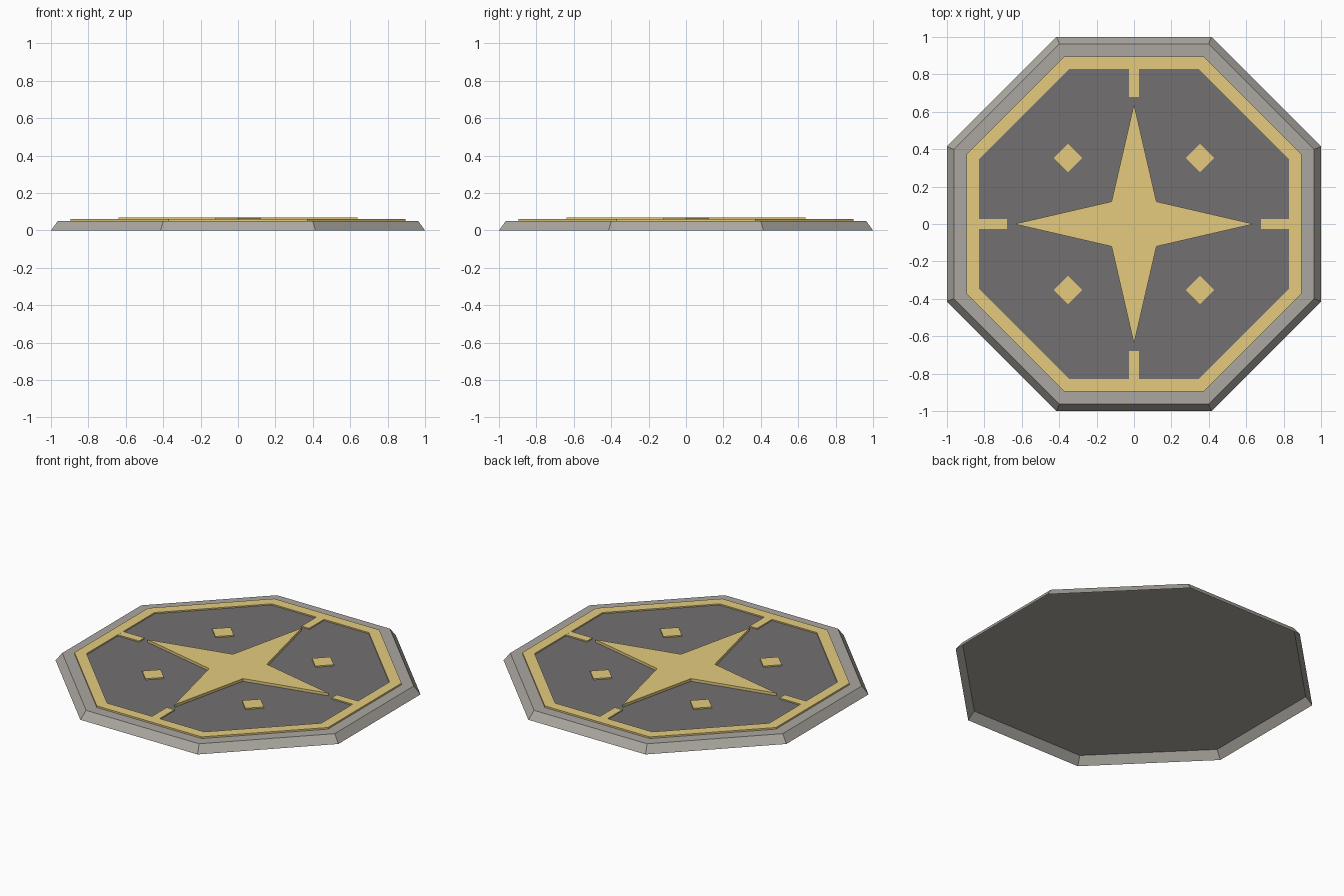
import bpy, bmesh, math

if "Cube" in bpy.data.objects:
    bpy.data.objects.remove(bpy.data.objects["Cube"])


def material(name, colour):
    m = bpy.data.materials.new(name)
    m.diffuse_color = (*colour, 1.0)
    m.use_nodes = True
    m.node_tree.nodes["Principled BSDF"].inputs["Base Color"].default_value = m.diffuse_color
    return m


STONE = material("pale stone", (0.41, 0.39, 0.355))
SLATE = material("dark slate", (0.172, 0.162, 0.168))
GOLD = material("gold inlay", (0.78, 0.60, 0.21))


def octagon(apothem):
    """Octagon with flat sides facing the axes."""
    r = apothem / math.cos(math.pi / 8)
    return [(r * math.cos(math.pi / 8 + i * math.pi / 4),
             r * math.sin(math.pi / 8 + i * math.pi / 4)) for i in range(8)]


def loft(name, loops, mat, bottom=True, ring=False):
    """Skin a stack of counter-clockwise (outline, z) loops; cap it or close it into a ring."""
    bm = bmesh.new()
    rows = [[bm.verts.new((x, y, z)) for x, y in pts] for pts, z in loops]
    n = len(rows[0])
    pairs = list(zip(rows, rows[1:]))
    if ring:
        pairs.append((rows[-1], rows[0]))
    else:
        bm.faces.new(rows[-1])
        if bottom:
            bm.faces.new(rows[0][::-1])
    for a, b in pairs:
        for i in range(n):
            j = (i + 1) % n
            bm.faces.new((a[i], a[j], b[j], b[i]))
    mesh = bpy.data.meshes.new(name)
    bm.to_mesh(mesh)
    bm.free()
    mesh.materials.append(mat)
    obj = bpy.data.objects.new(name, mesh)
    bpy.context.collection.objects.link(obj)
    return obj


def plate(name, pts, z0, z1, mat):
    return loft(name, [(pts, z0), (pts, z1)], mat)


# Bevelled stone slab, hollow and open underneath
loft("stone_base", [(octagon(1.0), 0), (octagon(0.963), 0.05)], STONE, bottom=False)

# Dark floor panel inside the border
plate("floor_panel", octagon(0.835), 0.0505, 0.053, SLATE)

# Gold border ring
outer, inner = octagon(0.896), octagon(0.83)
loft("border_ring", [(outer, 0.0505), (outer, 0.061), (inner, 0.061), (inner, 0.0505)],
     GOLD, ring=True)

# Four-pointed star
star = []
for i in range(8):
    r = 0.64 if i % 2 == 0 else 0.12 * math.sqrt(2)
    star.append((r * math.cos(i * math.pi / 4), r * math.sin(i * math.pi / 4)))
plate("compass_star", star, 0.052, 0.07, GOLD)

# Border ticks on the axes and diamonds on the diagonals
for k in range(4):
    c, s = math.cos(k * math.pi / 2), math.sin(k * math.pi / 2)
    tick = [(0.68, -0.027), (0.835, -0.027), (0.835, 0.027), (0.68, 0.027)]
    plate(f"border_tick_{k + 1}", [(x * c - y * s, x * s + y * c) for x, y in tick],
          0.052, 0.0608, GOLD)
    cx, cy = 0.353 * (c - s), 0.353 * (s + c)
    diamond = [(cx + 0.077 * math.cos(i * math.pi / 2),
                cy + 0.077 * math.sin(i * math.pi / 2)) for i in range(4)]
    plate(f"diamond_{k + 1}", diamond, 0.052, 0.061, GOLD)
